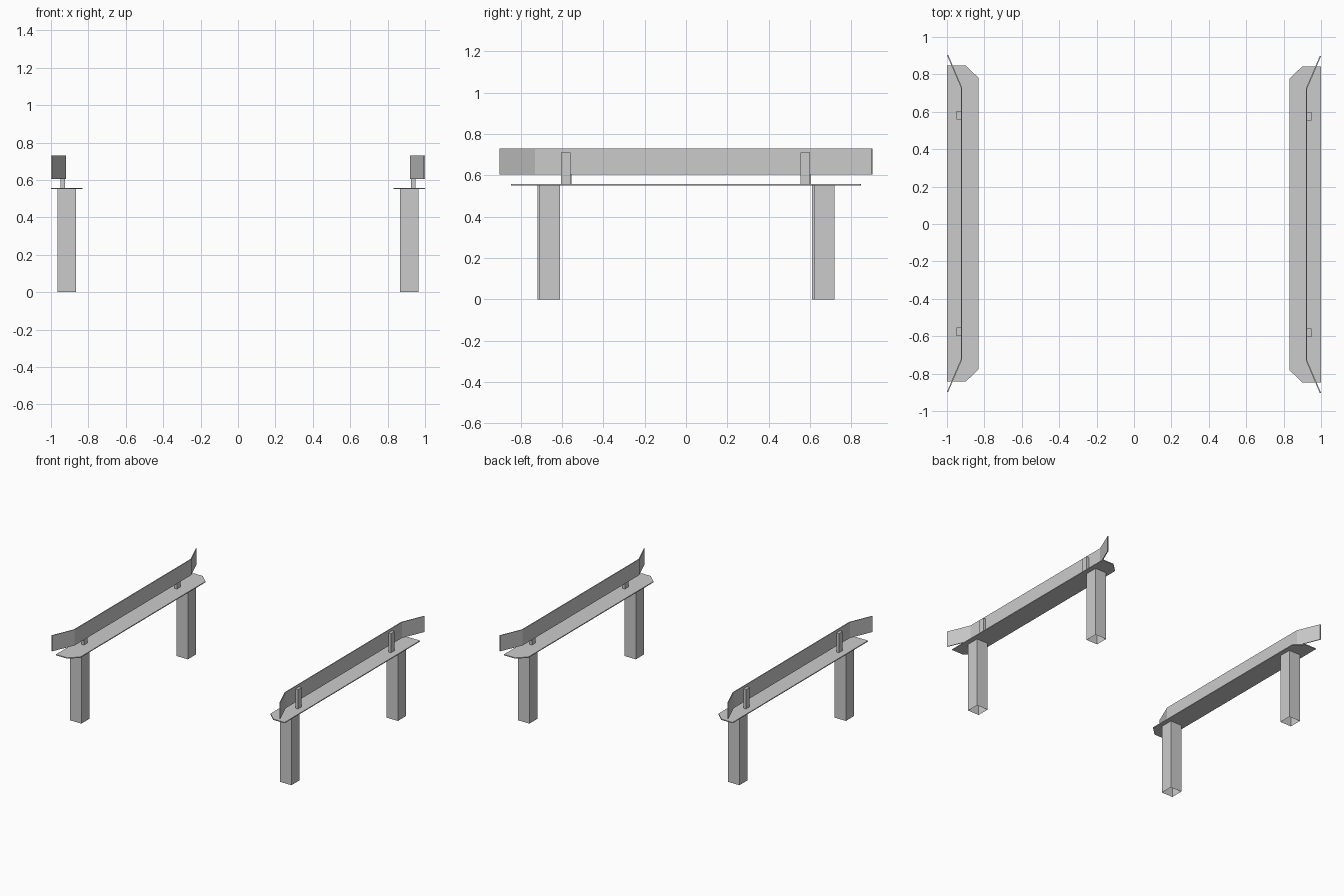
import bpy
import bmesh
import math
from mathutils import Matrix

cube = bpy.data.objects.get("Cube")
if cube:
    bpy.data.objects.remove(cube, do_unlink=True)

grey = bpy.data.materials.new("light_grey")
grey.use_nodes = True
grey.diffuse_color = (0.6, 0.6, 0.6, 1)
grey.node_tree.nodes["Principled BSDF"].inputs["Base Color"].default_value = (0.6, 0.6, 0.6, 1)

SEAT_TOP = 0.558
SEAT_THICK = 0.007


def prism(name, outline, z0, z1, turn, open_bottom=False):
    """Extrude a plan outline upward, then turn it about the centre."""
    bm = bmesh.new()
    base = bm.faces.new([bm.verts.new((x, y, z0)) for x, y in outline])
    top = bmesh.ops.extrude_face_region(bm, geom=[base], use_keep_orig=True)
    verts = [v for v in top["geom"] if isinstance(v, bmesh.types.BMVert)]
    bmesh.ops.translate(bm, verts=verts, vec=(0, 0, z1 - z0))
    bmesh.ops.recalc_face_normals(bm, faces=bm.faces)
    if open_bottom:
        low = [f for f in bm.faces if all(v.co.z < z0 + 0.001 for v in f.verts)]
        bmesh.ops.delete(bm, geom=low, context="FACES_ONLY")
    bmesh.ops.transform(bm, matrix=Matrix.Rotation(turn, 4, "Z"), verts=bm.verts)
    mesh = bpy.data.meshes.new(name)
    bm.to_mesh(mesh)
    bm.free()
    mesh.materials.append(grey)
    obj = bpy.data.objects.new(name, mesh)
    bpy.context.collection.objects.link(obj)
    return obj


def rect(x0, x1, yc, width):
    h = width / 2
    return [(x0, yc - h), (x1, yc - h), (x1, yc + h), (x0, yc + h)]


# The second bench is the first one turned half way round
for side, turn in (("left", 0), ("right", math.pi)):
    # Seat board with clipped inner corners
    half, cut = 0.845, 0.78
    seat = [(1.0, -half), (1.0, half), (0.9, half), (0.832, cut), (0.832, -cut), (0.9, -half)]
    prism(side + "_seat", [(x, y - 0.002) for x, y in seat],
          SEAT_TOP - SEAT_THICK, SEAT_TOP, turn)

    # Thin back board with ends flared outward
    t = 0.007
    inner = [(0.993, -0.9), (0.919, -0.727), (0.919, 0.727), (0.993, 0.9)]
    outer = [(x + t, y) for x, y in reversed(inner)]
    prism(side + "_backrest", [(x, y - 0.003) for x, y in inner + outer], 0.605, 0.73, turn)

    for end, s in (("front", -1), ("back", 1)):
        # Hollow square legs
        prism(f"{side}_{end}_leg", rect(0.865, 0.964, 0.664 * s + 0.004, 0.1),
              0, SEAT_TOP - SEAT_THICK, turn, open_bottom=True)
        # Posts holding the back board
        prism(f"{side}_{end}_back_post", rect(0.926, 0.948, 0.579 * s - 0.003, 0.045),
              SEAT_TOP, 0.71, turn)
